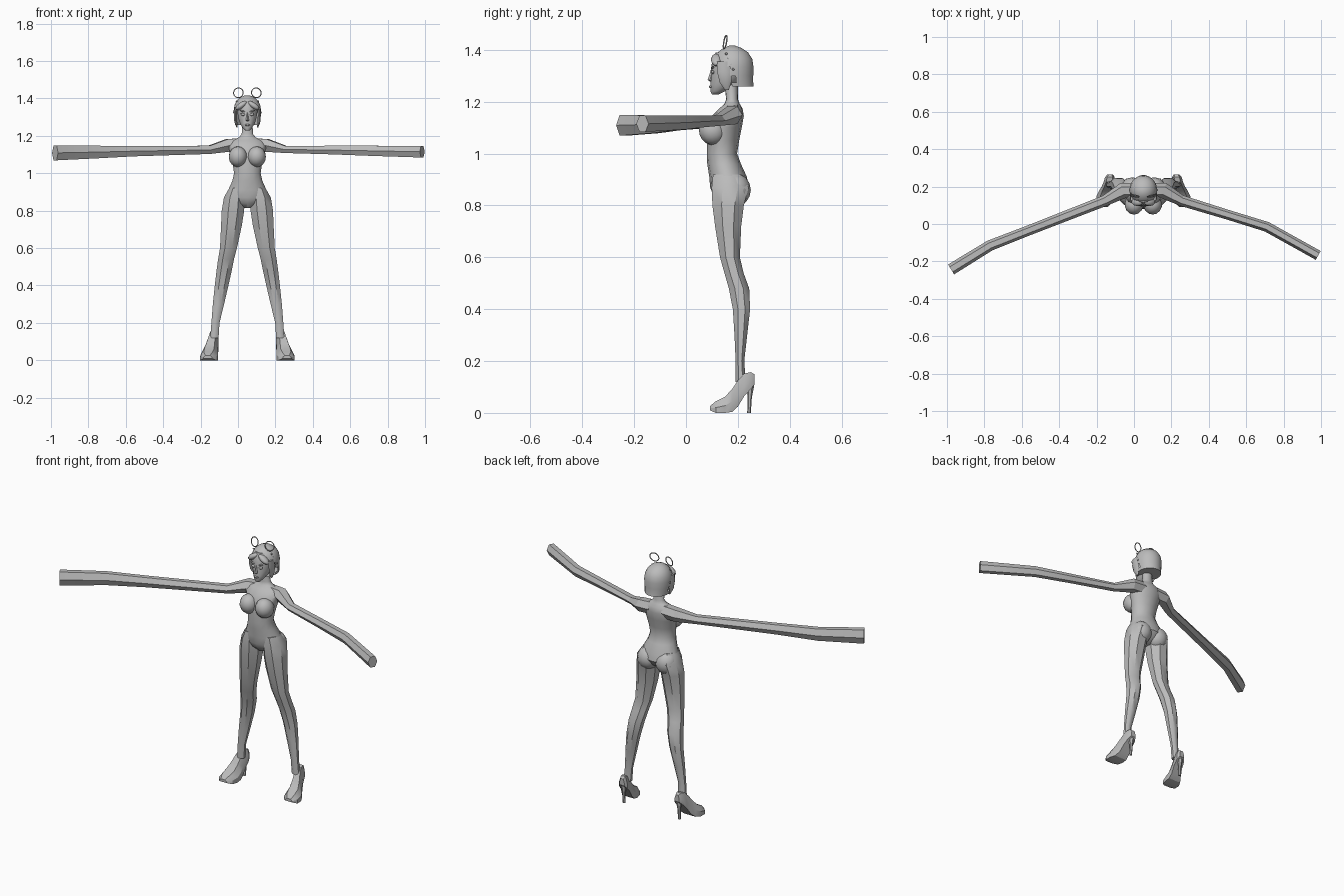
import bpy, bmesh, math
from mathutils import Vector

CX = 0.05  # body mid-line
grey = bpy.data.materials.new("grey")
grey.diffuse_color = (0.5, 0.5, 0.5, 1)


def finish(ob, angle=40):
    ob.data.materials.append(grey)
    bpy.ops.object.select_all(action='DESELECT')
    ob.select_set(True)
    bpy.context.view_layer.objects.active = ob
    if angle:
        bpy.ops.object.shade_smooth_by_angle(angle=math.radians(angle))
    return ob


def loft(name, rings, angle=40, drop=None, caps=True):
    """Skin a list of equal-length point rings; drop removes faces by centre."""
    bm = bmesh.new()
    vs = [[bm.verts.new(p) for p in r] for r in rings]
    n = len(vs[0])
    for a, b in zip(vs, vs[1:]):
        for i in range(n):
            j = (i + 1) % n
            bm.faces.new((a[i], a[j], b[j], b[i]))
    if caps:
        bm.faces.new(vs[0][::-1])
        bm.faces.new(vs[-1])
    bmesh.ops.recalc_face_normals(bm, faces=bm.faces)
    if drop:
        gone = [f for f in bm.faces if drop(f.calc_center_median())]
        bmesh.ops.delete(bm, geom=gone, context='FACES')
    me = bpy.data.meshes.new(name)
    bm.to_mesh(me)
    bm.free()
    ob = bpy.data.objects.new(name, me)
    bpy.context.collection.objects.link(ob)
    return finish(ob, angle)


def oval(x, z, y0, y1, rx, n=12):
    """Level oval ring between front y0 and back y1."""
    cy, ry = (y0 + y1) / 2, (y1 - y0) / 2
    return [(x + rx * math.cos(math.tau * (i + .5) / n),
             cy + ry * math.sin(math.tau * (i + .5) / n), z) for i in range(n)]


def ball(name, loc, scale, rot=(0, 0, 0), seg=12):
    bpy.ops.mesh.primitive_uv_sphere_add(segments=seg, ring_count=seg // 2 + 1,
                                         location=loc, rotation=rot)
    ob = bpy.context.object
    ob.name, ob.scale = name, scale
    return finish(ob, 60)


# Torso and neck: z, front y, back y, half width
torso = [(.815, .13, .19, .025), (.84, .105, .225, .075), (.87, .093, .242, .118),
         (.91, .09, .235, .105), (.96, .082, .212, .082), (1.0, .08, .197, .073),
         (1.05, .082, .205, .08), (1.10, .085, .215, .092), (1.145, .10, .223, .105),
         (1.175, .13, .218, .085), (1.192, .148, .207, .045), (1.21, .155, .20, .031),
         (1.29, .145, .20, .027)]
loft("torso", [oval(CX, z, a, b, w, 14) for z, a, b, w in torso])

# Legs: z, inner offset, outer offset, front y, back y
leg = [(.92, .025, .10, .10, .215), (.87, .01, .130, .093, .248),
       (.80, .012, .142, .097, .228), (.72, .025, .145, .108, .217),
       (.60, .052, .150, .128, .211), (.54, .068, .160, .145, .225),
       (.48, .080, .168, .162, .247), (.40, .098, .177, .178, .250),
       (.30, .122, .187, .185, .238), (.20, .147, .194, .190, .226),
       (.12, .152, .200, .190, .232)]
# Shoe: y, centre offset, half width, bottom z, top z
shoe = [(.092, .212, .022, .010, .026), (.115, .209, .043, 0, .045),
        (.15, .204, .047, 0, .062), (.178, .197, .040, .004, .092),
        (.20, .190, .033, .024, .125), (.225, .183, .029, .065, .152),
        (.25, .179, .026, .092, .157), (.265, .177, .015, .11, .148)]
for s, side in ((-1, "right"), (1, "left")):
    loft(side + "_leg", [oval(CX + s * (i + o) / 2, z, a, b, (o - i) / 2, 8)
                         for z, i, o, a, b in leg])
    loft(side + "_shoe", [[(CX + s * (c + w * u), y, b + (t - b) * v)
                           for u, v in ((-1, 0), (1, 0), (1, .45), (.55, 1),
                                        (-.55, 1), (-1, .45))]
                          for y, c, w, b, t in shoe], 30)
    loft(side + "_heel", [oval(CX + s * .178, z, a, b, w, 6) for z, a, b, w in
                          ((0, .236, .250, .008), (.06, .238, .254, .009),
                           (.10, .232, .262, .017), (.13, .228, .264, .022))], 30)
    # Bust and buttock
    ball(side + "_breast", (CX + s * .05, .103, 1.088), (.05, .053, .055), (.25, 0, 0), 14)
    ball(side + "_buttock", (CX + s * .058, .188, .86), (.062, .062, .065), seg=14)


# Arms: long six-sided beams along a path of x, y, z, half width, half height
def beam(name, path):
    pts = [Vector(p[:3]) for p in path]
    rings = []
    for k, (p, q) in enumerate(zip(pts, path)):
        d = pts[min(k + 1, len(pts) - 1)] - pts[max(k - 1, 0)]
        side = Vector((-d.y, d.x, 0)).normalized()
        rings.append([p + side * q[3] * u + Vector((0, 0, q[4] * v)) for u, v in
                      ((-1, 0), (-.5, -1), (.5, -1), (1, 0), (.5, 1), (-.5, 1))])
    loft(name, rings, 20)


beam("right_arm", [(.01, .18, 1.152, .04, .035), (-.06, .178, 1.148, .042, .034),
                   (-.155, .125, 1.125, .029, .022), (-.565, -.035, 1.118, .027, .028),
                   (-.77, -.115, 1.113, .029, .034), (-.978, -.243, 1.109, .031, .040)])
beam("left_arm", [(.09, .18, 1.152, .04, .035), (.16, .178, 1.148, .042, .034),
                  (.255, .125, 1.127, .029, .019), (.50, .05, 1.124, .026, .023),
                  (.71, -.015, 1.12, .027, .027), (.985, -.168, 1.115, .027, .031)])

# Head with chin, nose, lips and eyes
head = [(1.228, .10, .125, .012), (1.24, .094, .15, .024), (1.265, .094, .19, .040),
        (1.295, .096, .215, .050), (1.33, .097, .235, .055), (1.365, .102, .24, .055),
        (1.39, .115, .23, .045)]
loft("head", [oval(CX, z, a, b, w, 14) for z, a, b, w in head], 60)
loft("nose", [oval(CX, z, a, .12, w, 6) for z, a, w in
              ((1.277, .095, .008), (1.284, .083, .010), (1.30, .089, .006),
               (1.325, .096, .005))], 30)
ball("lips", (CX, .097, 1.258), (.014, .008, .006), seg=8)

# Hair cap: full bell, opened over the face
cap = [(1.258, .115, .262, .066), (1.275, .108, .26, .069), (1.30, .102, .26, .072),
       (1.335, .10, .261, .074), (1.365, .106, .256, .069), (1.39, .122, .24, .056),
       (1.407, .143, .215, .036), (1.416, .165, .19, .012)]
loft("hair_cap", [oval(CX, z, a, b, w, 24) for z, a, b, w in cap], 50,
     lambda c: c.z < 1.365 and c.y < .185 - max(0, c.z - 1.30) * .9
     and not (c.z > 1.335 and abs(c.x - CX) > .035))

for s, side in ((-1, "right"), (1, "left")):
    ball(side + "_eye", (CX + s * .024, .103, 1.314), (.013, .007, .007), (0, -s * .25, 0), 8)
    ball(side + "_brow", (CX + s * .025, .103, 1.332), (.017, .006, .004), (0, -s * .3, 0), 8)
    # Swept fringe and the lock hanging beside the cheek
    ball(side + "_fringe", (CX + s * .033, .118, 1.362), (.037, .022, .016),
         (0, s * .6, 0), 10)
    loft(side + "_lock", [oval(CX + s * x, z, a, b, w, 6) for z, a, b, x, w in
                          ((1.245, .150, .165, .055, .004), (1.275, .13, .175, .062, .009),
                           (1.315, .12, .18, .064, .009), (1.355, .118, .17, .060, .010))])
    # Upright ring ornament
    bpy.ops.mesh.primitive_torus_add(location=(CX + s * .048, .151, 1.430),
                                     rotation=(math.radians(80), 0, s * .2),
                                     major_segments=20, minor_segments=5,
                                     major_radius=.026, minor_radius=.0028)
    bpy.context.object.name = side + "_ring"
    finish(bpy.context.object, 60)
    # Row of studs down the side of the cap
    for k in range(4):
        z = 1.385 - k * .02
        ball(side + "_stud", (CX + s * (.058 + .005 * k), .155 + .009 * k, z),
             (.005, .005, .005), seg=6)
